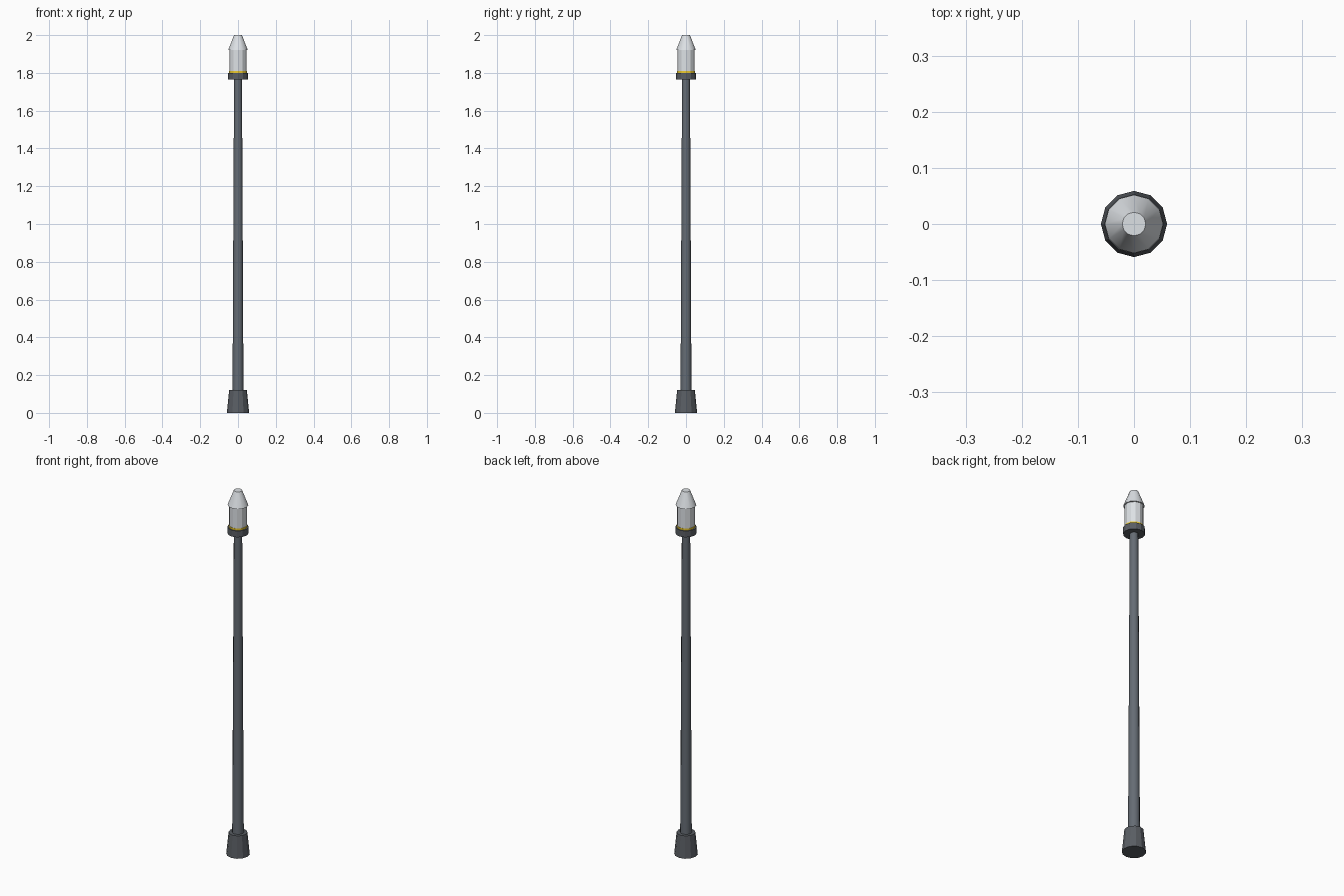
import bpy, math

if "Cube" in bpy.data.objects:
    bpy.data.objects.remove(bpy.data.objects["Cube"])


def material(name, rgb):
    m = bpy.data.materials.new(name)
    m.diffuse_color = (*rgb, 1)
    m.use_nodes = True
    m.node_tree.nodes["Principled BSDF"].inputs["Base Color"].default_value = m.diffuse_color
    return m


dark = material("dark_grey", (0.10, 0.11, 0.125))
pole_grey = material("pole_grey", (0.13, 0.15, 0.175))
pale = material("pale_grey", (0.72, 0.75, 0.78))
yellow = material("yellow", (0.85, 0.6, 0.03))


def frustum(name, r_bottom, r_top, z0, z1, mat, sides=12, smooth=False):
    bpy.ops.mesh.primitive_cone_add(vertices=sides, radius1=r_bottom, radius2=r_top,
                                    depth=z1 - z0, location=(0, 0, (z0 + z1) / 2))
    ob = bpy.context.object
    ob.name = name
    ob.data.materials.append(mat)
    if smooth:
        bpy.ops.object.shade_smooth_by_angle(angle=math.radians(40))
    return ob


# Ground foot and tapered pole
frustum("foot", 0.059, 0.047, 0.0, 0.12, dark)
frustum("pole", 0.029, 0.021, 0.12, 1.765, pole_grey, smooth=True)

# Lamp head: collar, coloured band, lens and cap
frustum("collar", 0.053, 0.053, 1.765, 1.80, dark)
frustum("band", 0.0465, 0.0465, 1.80, 1.81, yellow)
frustum("lens", 0.0455, 0.0455, 1.81, 1.92, pale)
frustum("cap", 0.052, 0.021, 1.92, 2.0, pale, smooth=True)
